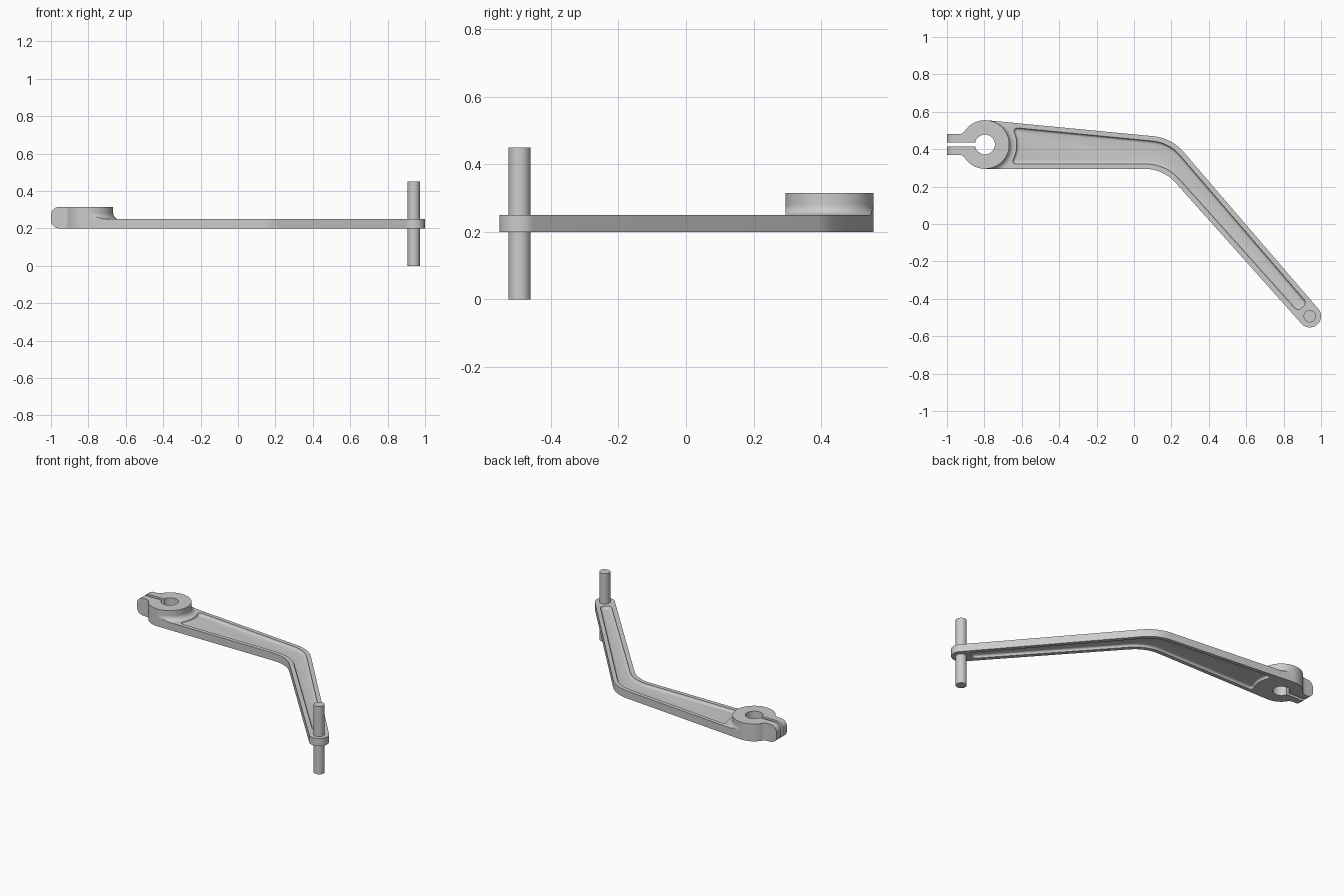
import bpy, bmesh
from math import sin, cos, tan, acos, asin, sqrt, pi, radians
from mathutils import Vector as V

if "Cube" in bpy.data.objects:
    bpy.data.objects.remove(bpy.data.objects["Cube"])

HUB, PIN = V((-0.797, 0.425)), V((0.94, -0.493))
R, BORE, END = 0.13, 0.053, 0.06
Z0, Z1, ZTOP = 0.2, 0.25, 0.315


def arc(c, r, a0, a1, n):
    return [(c.x + r * cos(radians(a0 + (a1 - a0) * i / n)),
             c.y + r * sin(radians(a0 + (a1 - a0) * i / n)), 0) for i in range(n + 1)]


def rounded(pts, seg=8):
    """Closed 2D outline from (x, y, corner radius) points."""
    out = []
    for i, (x, y, r) in enumerate(pts):
        p = V((x, y))
        if r == 0:
            out.append(p)
            continue
        a = (V(pts[i - 1][:2]) - p).normalized()
        b = (V(pts[(i + 1) % len(pts)][:2]) - p).normalized()
        half = acos(max(-1, min(1, a.dot(b)))) / 2
        c = p + (a + b).normalized() * (r / sin(half))
        u, v = p + a * (r / tan(half)) - c, p + b * (r / tan(half)) - c
        ang = u.angle(v)
        for k in range(seg + 1):
            t = k / seg
            out.append(c + (u * sin((1 - t) * ang) + v * sin(t * ang)) / sin(ang))
    return out


def make(name, bm):
    bmesh.ops.recalc_face_normals(bm, faces=bm.faces)
    me = bpy.data.meshes.new(name)
    bm.to_mesh(me)
    bm.free()
    ob = bpy.data.objects.new(name, me)
    bpy.context.collection.objects.link(ob)
    return ob


def loft(name, rings):
    """Closed solid through rings of 3D points."""
    bm = bmesh.new()
    vs = [[bm.verts.new(p) for p in ring] for ring in rings]
    n = len(vs[0])
    for a, b in zip(vs, vs[1:]):
        for i in range(n):
            bm.faces.new((a[i], a[(i + 1) % n], b[(i + 1) % n], b[i]))
    bm.faces.new(vs[0])
    bm.faces.new(vs[-1])
    return make(name, bm)


def prism(name, pts, z0, z1):
    return loft(name, [[(p.x, p.y, z) for p in pts] for z in (z0, z1)])


def inset(pts, d):
    """Offset a counter-clockwise outline inward."""
    out = []
    for i, p in enumerate(pts):
        a, b = (p - pts[i - 1]).normalized(), (pts[(i + 1) % len(pts)] - p).normalized()
        n = V((-a.y - b.y, a.x + b.x)).normalized()
        out.append(p + n * d / max(0.5, n.dot(V((-a.y, a.x)))))
    return out


def clamp_outline(middle):
    """Split hub with bore and slot; 'middle' is the far side of the outline."""
    gap = math_gap = 180 - asin(0.011 / BORE) * 180 / pi
    pts = [(-0.94, HUB.y - 0.055, 0), (-0.915, HUB.y - 0.055, 0.04)]
    pts += arc(HUB, R, 220, 270, 10) + middle + arc(HUB, R, 84.5, 140, 11)
    pts += [(-0.915, HUB.y + 0.055, 0.04), (-0.94, HUB.y + 0.055, 0), (-0.94, HUB.y + 0.011, 0)]
    pts += arc(HUB, BORE, gap, -gap, 40) + [(-0.94, HUB.y - 0.011, 0)]
    return rounded(pts)


# bent arm
arm = prism("arm", clamp_outline(
    [(0.156, 0.295, 0.22)] + arc(PIN, END, -138, 41, 24) + [(0.2008, 0.46, 0.24)]), Z0, Z1)

# recessed pockets with filleted walls, top and bottom
pocket = rounded(
    [(-0.6605, 0.321, 0.018), (0.168, 0.321, 0.24), (0.8745, -0.467, 0.024),
     (0.9255, -0.4226, 0.024), (0.188, 0.435, 0.22), (-0.654, 0.517, 0.018)]
    + arc(HUB, 0.17, 20, -24, 10))
DEPTH = 0.016
for side, zs in ((1, Z1), (-1, Z0)):
    rings = [[(p.x, p.y, zs + side * 0.02) for p in pocket]]
    for k in range(6):
        a = k / 5 * pi / 2
        rings.append([(p.x, p.y, zs - side * DEPTH * sin(a))
                      for p in inset(pocket, 0.016 * (1 - cos(a)))])
    cutter = loft("pocket_cutter", rings)
    cutter.hide_render = True
    mod = arm.modifiers.new("pocket", "BOOLEAN")
    mod.operation, mod.solver, mod.object = "DIFFERENCE", "EXACT", cutter
    bpy.context.view_layer.objects.active = arm
    bpy.ops.object.modifier_apply(modifier=mod.name)
    bpy.data.objects.remove(cutter)

# raised clamp hub
hub = prism("clamp_hub", clamp_outline(arc(HUB, R, 275, 440, 33)), Z1, ZTOP)

# fillet between hub and arm, trimmed to the arm's edges
bm = bmesh.new()
F = 0.03
rows = []
for i in range(41):
    th = radians(-89 + 172.5 * i / 40)
    rmax = min(R + F, R / max(0.01, cos(th - radians(84.5))) if th > 0 else R / -sin(th) if th < 0 else 9)
    row = []
    for k in range(8):
        r = R + (rmax - R) * (k / 7) ** 2
        h = F - sqrt(max(0, F * F - (R + F - r) ** 2))
        row.append((r, Z1 + h))
    h_rows = row + [(rmax, Z1 - 0.0005)]
    rows.append([bm.verts.new((HUB.x + r * cos(th), HUB.y + r * sin(th), z)) for r, z in h_rows])
for a, b in zip(rows, rows[1:]):
    for k in range(8):
        bm.faces.new((a[k], a[k + 1], b[k + 1], b[k]))
fillet = make("hub_fillet", bm)
if sum(p.normal.z for p in fillet.data.polygons) < 0:
    fillet.data.flip_normals()

# clamp ears with rounded ends
ears = []
profile = rounded([(-0.94, Z0, 0), (-0.94, ZTOP, 0), (-1, ZTOP, 0.045), (-1, Z0, 0.045)])
for s in (1, -1):
    ears.append(loft("clamp_ear", [[(p.x, HUB.y + s * d, p.y) for p in profile]
                                   for d in (0.011, 0.055)]))

# pin through the far end
pin = prism("pin", [V(p[:2]) for p in arc(PIN, 0.033, 0, 348.75, 31)], 0, 0.45)

for ob in [arm, hub, fillet, pin] + ears:
    bpy.ops.object.select_all(action="DESELECT")
    ob.select_set(True)
    bpy.context.view_layer.objects.active = ob
    bpy.ops.object.shade_smooth_by_angle(angle=radians(30))
